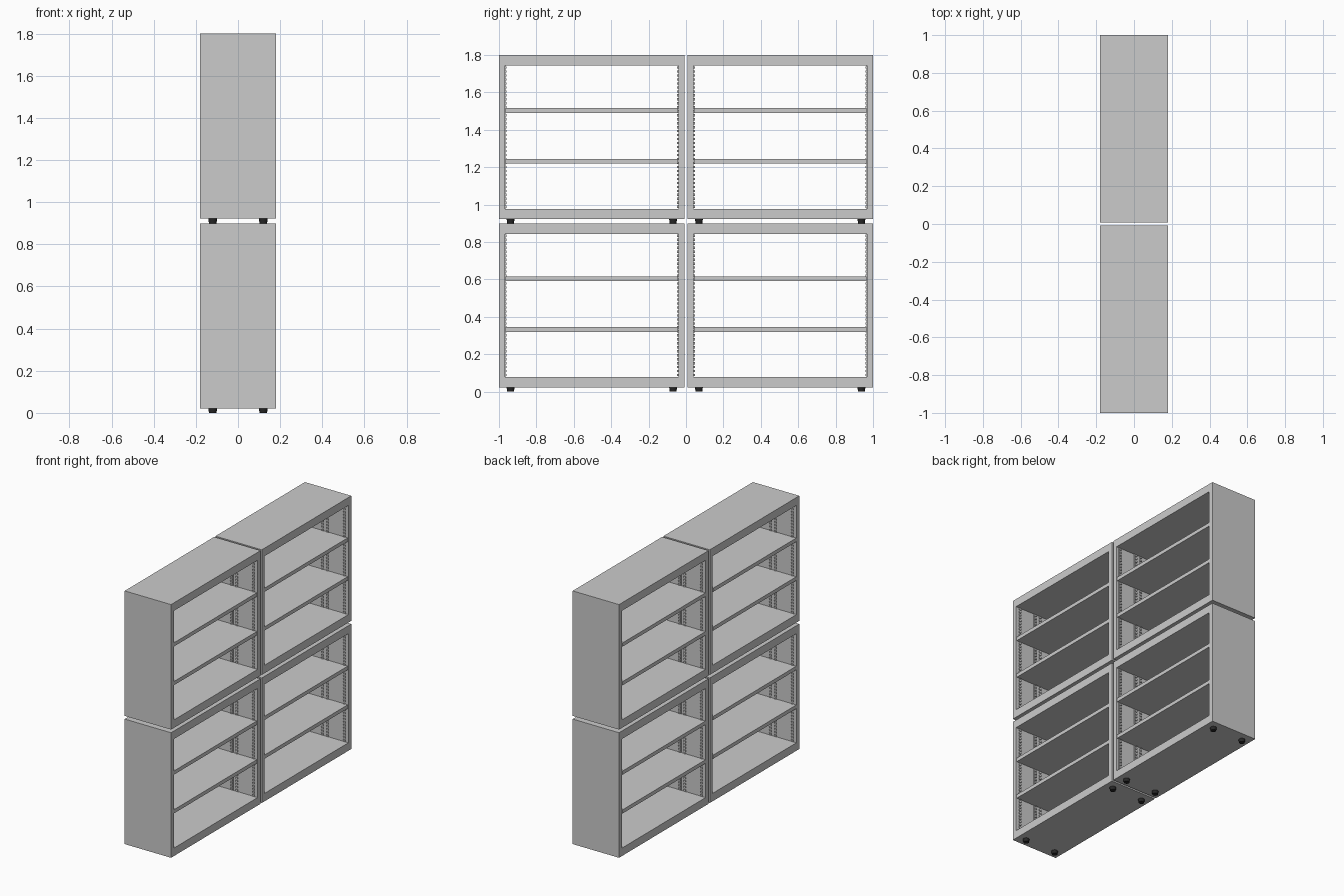
import bpy, bmesh
from mathutils import Matrix, Vector

if "Cube" in bpy.data.objects:
    bpy.data.objects.remove(bpy.data.objects["Cube"])

W, H, D = 0.993, 0.878, 0.36        # cabinet width (y), height (z), depth (x)
SIDE, RAIL, FOOT = 0.032, 0.056, 0.022

black = bpy.data.materials.new("black_rubber")
black.diffuse_color = (0.02, 0.02, 0.02, 1)
black.use_nodes = True
black.node_tree.nodes["Principled BSDF"].inputs["Base Color"].default_value = black.diffuse_color


def add_box(bm, center, size):
    m = Matrix.Translation(Vector(center)) @ Matrix.Diagonal((*size, 1))
    bmesh.ops.create_cube(bm, size=1, matrix=m)


def to_mesh(bm, name):
    bmesh.ops.recalc_face_normals(bm, faces=bm.faces)
    mesh = bpy.data.meshes.new(name)
    bm.to_mesh(mesh)
    bm.free()
    return mesh


def make_frame():
    # open-through rectangular carcass: outer and inner loop at both faces
    bm = bmesh.new()

    def loop(x, iy, iz):
        y, z = W / 2 - iy, H - iz
        return [bm.verts.new((x, *p)) for p in ((-y, iz), (y, iz), (y, z), (-y, z))]

    rings = [loop(-D / 2, 0, 0), loop(D / 2, 0, 0),
             loop(D / 2, SIDE, RAIL), loop(-D / 2, SIDE, RAIL)]
    for a, b in zip(rings, rings[1:] + rings[:1]):
        for i in range(4):
            j = (i + 1) % 4
            bm.faces.new((a[i], a[j], b[j], b[i]))
    return to_mesh(bm, "cabinet_frame")


def make_shelf():
    bm = bmesh.new()
    add_box(bm, (-0.001, 0, 0), (D - 0.002, W - 2 * SIDE - 0.006, 0.026))
    return to_mesh(bm, "shelf")


def make_strips():
    # toothed shelf-support strips on both inner walls
    bm = bmesh.new()
    inner, count = H - 2 * RAIL, 36
    step = inner / count
    for side in (-1, 1):
        wall = side * (W / 2 - SIDE)
        for x in (-0.15, -0.02, 0.02, 0.15):
            add_box(bm, (x, wall - side * 0.001, H / 2), (0.022, 0.002, inner))
            for i in range(count):
                z = RAIL + (i + 0.5) * step
                add_box(bm, (x, wall - side * 0.004, z), (0.016, 0.008, step * 0.55))
    return to_mesh(bm, "support_strips")


def make_foot():
    bm = bmesh.new()
    bmesh.ops.create_cone(bm, cap_ends=True, segments=24, radius1=0.018,
                          radius2=0.021, depth=FOOT,
                          matrix=Matrix.Translation((0, 0, FOOT / 2)))
    mesh = to_mesh(bm, "foot")
    mesh.materials.append(black)
    return mesh


def place(mesh, name, loc):
    ob = bpy.data.objects.new(name, mesh)
    ob.location = loc
    bpy.context.collection.objects.link(ob)
    return ob


frame, shelf, strips, foot = make_frame(), make_shelf(), make_strips(), make_foot()
feet = []

# two columns of two stacked cabinets
for row, level in enumerate(("lower", "upper")):
    for sy, side in ((-1, "left"), (1, "right")):
        tag = f"{level}_{side}"
        yc, z0 = sy * (1 - W / 2), row * 0.9
        place(frame, f"cabinet_frame_{tag}", (0, yc, z0 + FOOT))
        place(strips, f"support_strips_{tag}", (0, yc, z0 + FOOT))
        for i, z in enumerate((0.332, 0.604)):
            place(shelf, f"shelf_{tag}_{i + 1}", (-0.001, yc, z0 + z))
        for fx in (-0.12, 0.12):
            for fy in (-1, 1):
                feet.append(place(foot, f"foot_{tag}", (fx, yc + fy * (W / 2 - 0.062), z0)))

# round the feet walls
bpy.context.view_layer.update()
for ob in feet:
    ob.select_set(True)
bpy.context.view_layer.objects.active = feet[0]
bpy.ops.object.shade_smooth_by_angle()
